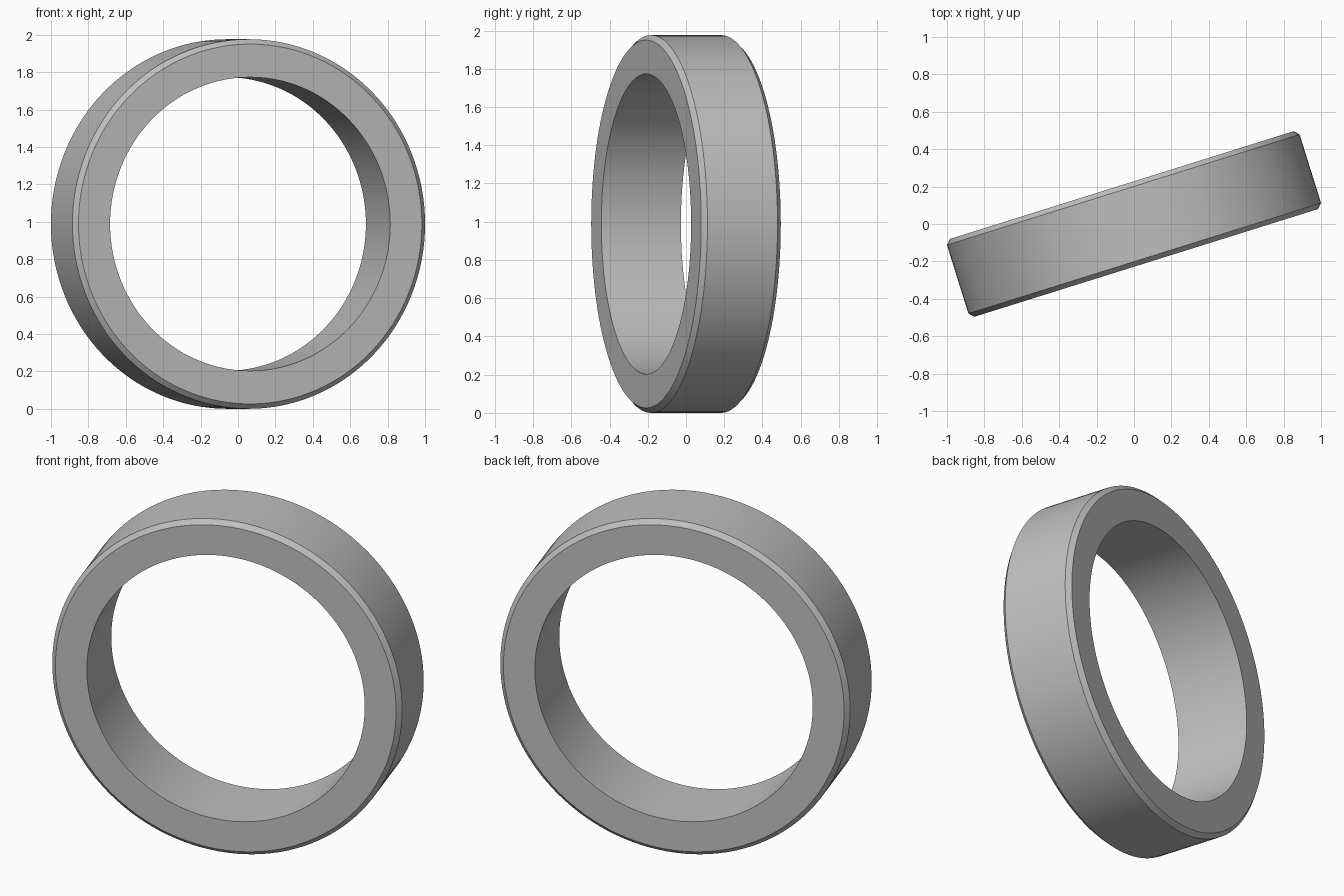
import bpy
import bmesh
import math
from mathutils import Matrix, Vector

cube = bpy.data.objects.get("Cube")
if cube:
    bpy.data.objects.remove(cube, do_unlink=True)

OUTER, INNER = 0.988, 0.785
HALF_WIDTH, CHAMFER = 0.218, 0.026
TURN = math.radians(17.4)
SEGMENTS = 128

# Plain grey metal
grey = bpy.data.materials.new("grey_metal")
grey.use_nodes = True
colour = (0.52, 0.52, 0.52, 1)
grey.diffuse_color = colour
grey.node_tree.nodes["Principled BSDF"].inputs["Base Color"].default_value = colour

# Ring cross-section (radius, width), chamfered on the outer rim only
flat = HALF_WIDTH - CHAMFER
profile = [
    (INNER, -HALF_WIDTH), (OUTER - CHAMFER, -HALF_WIDTH), (OUTER, -flat),
    (OUTER, flat), (OUTER - CHAMFER, HALF_WIDTH), (INNER, HALF_WIDTH),
]

# Spin the closed section about the ring's axis
bm = bmesh.new()
verts = [bm.verts.new((r, y, 0)) for r, y in profile]
edges = [bm.edges.new((a, b)) for a, b in zip(verts, verts[1:] + verts[:1])]
bmesh.ops.spin(bm, geom=verts + edges, cent=(0, 0, 0), axis=(0, 1, 0),
               angle=math.tau, steps=SEGMENTS, use_merge=False)
bmesh.ops.remove_doubles(bm, verts=bm.verts, dist=0.0005)
bmesh.ops.recalc_face_normals(bm, faces=bm.faces)

# Turn the ring about the vertical and stand it on the ground
bm.transform(Matrix.Translation(Vector((0, 0, OUTER))) @ Matrix.Rotation(TURN, 4, "Z"))
mesh = bpy.data.meshes.new("ring")
bm.to_mesh(mesh)
bm.free()
mesh.materials.append(grey)
ring = bpy.data.objects.new("ring", mesh)
bpy.context.collection.objects.link(ring)

# Smooth round surfaces with crisp rims
bpy.context.view_layer.objects.active = ring
ring.select_set(True)
bpy.ops.object.shade_smooth_by_angle(angle=math.radians(30))
